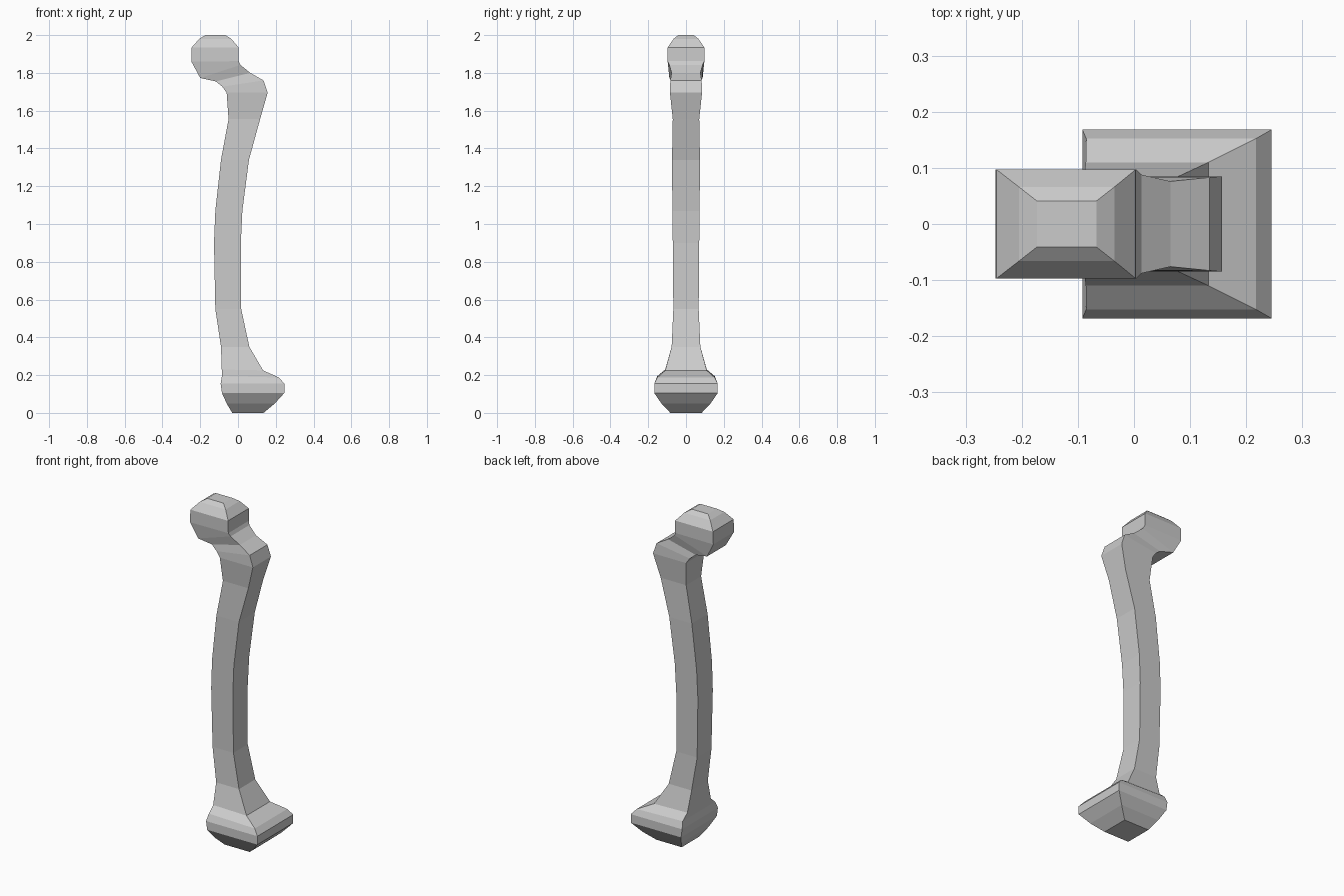
import bpy, bmesh

# Rectangular sections along the bone: left x, left z, right x, right z, half depth
SECTIONS = [
    # knee end
    (-0.03, 0.00, 0.135, 0.00, 0.083),
    (-0.06, 0.05, 0.195, 0.05, 0.13),
    (-0.085, 0.105, 0.245, 0.105, 0.168),
    (-0.092, 0.155, 0.245, 0.155, 0.168),
    (-0.085, 0.195, 0.217, 0.187, 0.152),
    (-0.086, 0.23, 0.133, 0.225, 0.11),
    # shaft
    (-0.09, 0.35, 0.06, 0.35, 0.076),
    (-0.12, 0.55, 0.017, 0.55, 0.067),
    (-0.127, 0.90, 0.015, 0.90, 0.07),
    (-0.12, 1.07, 0.023, 1.07, 0.072),
    (-0.09, 1.34, 0.058, 1.34, 0.074),
    (-0.05, 1.555, 0.117, 1.555, 0.07),
    # shoulder and neck
    (-0.06, 1.695, 0.157, 1.695, 0.085),
    (-0.083, 1.727, 0.135, 1.76, 0.083),
    (-0.118, 1.755, 0.065, 1.80, 0.076),
    (-0.20, 1.773, 0.013, 1.842, 0.088),
    # ball
    (-0.247, 1.86, 0.004, 1.862, 0.097),
    (-0.245, 1.935, 0.003, 1.935, 0.097),
    (-0.205, 1.98, -0.035, 1.98, 0.066),
    (-0.173, 2.00, -0.067, 2.00, 0.041),
]

bm = bmesh.new()
rings = []
for lx, lz, rx, rz, h in SECTIONS:
    rings.append([bm.verts.new(p) for p in
                  ((lx, -h, lz), (rx, -h, rz), (rx, h, rz), (lx, h, lz))])
for a, b in zip(rings, rings[1:]):
    for i in range(4):
        j = (i + 1) % 4
        bm.faces.new((a[i], a[j], b[j], b[i]))
bm.faces.new(rings[0][::-1])
bm.faces.new(rings[-1])
bmesh.ops.recalc_face_normals(bm, faces=bm.faces[:])

mesh = bpy.data.meshes.new("thigh_bone")
bm.to_mesh(mesh)
bm.free()
bpy.context.collection.objects.link(bpy.data.objects.new("thigh_bone", mesh))
